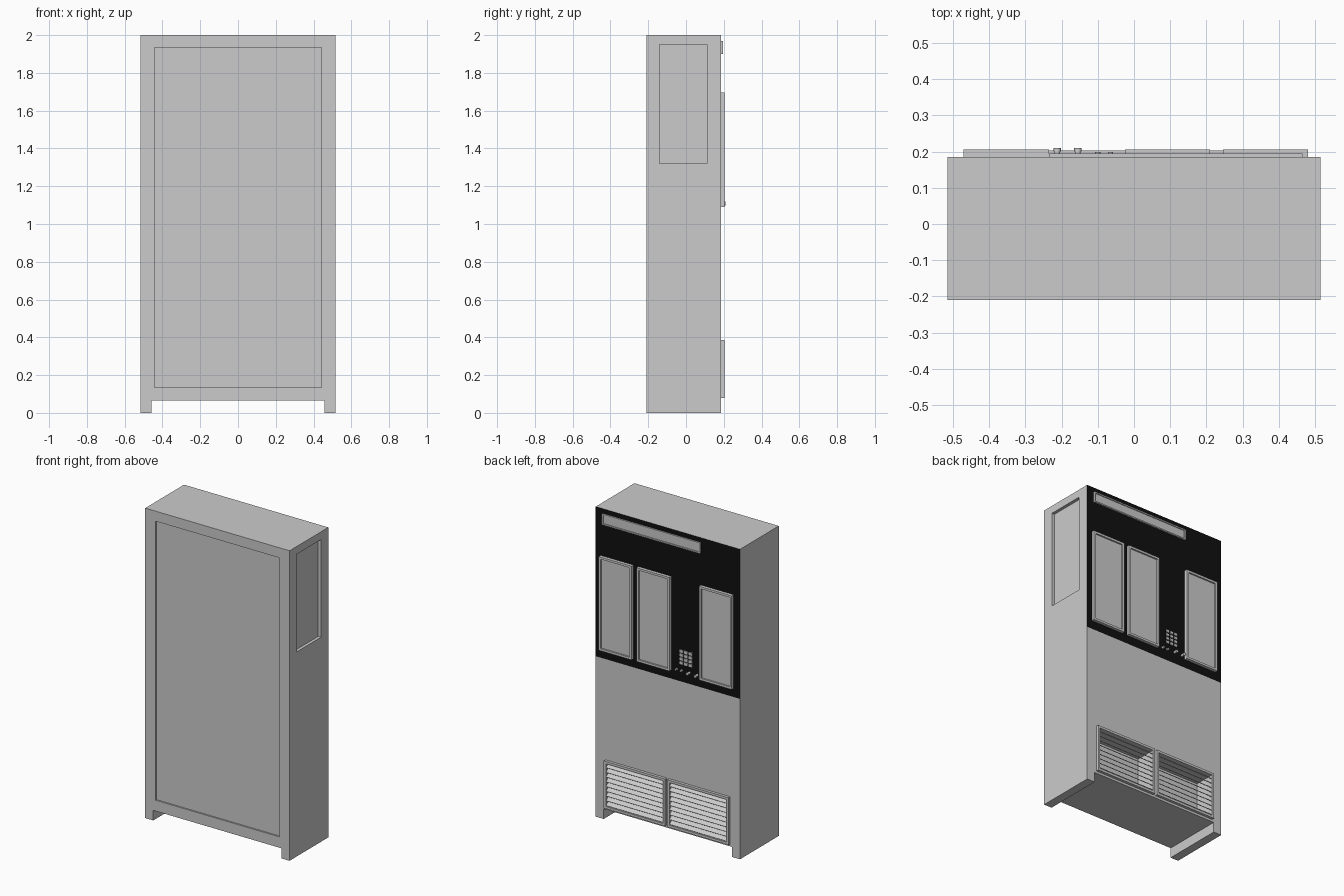
import bpy, bmesh
from mathutils import Matrix, Vector
from math import radians

cube = bpy.data.objects.get("Cube")
if cube:
    bpy.data.objects.remove(cube, do_unlink=True)


def material(name, value):
    m = bpy.data.materials.new(name)
    m.use_nodes = True
    m.diffuse_color = (value, value, value, 1)
    m.node_tree.nodes["Principled BSDF"].inputs["Base Color"].default_value = (value, value, value, 1)
    return m


grey = material("grey_metal", 0.6)
black = material("black_panel", 0.005)
BACK = 0.185          # y of the control face
SPLIT = 1.035         # bottom of the black area


def add_box(bm, lo, hi, rot=None):
    lo, hi = Vector(lo), Vector(hi)
    size = Matrix.Diagonal((*(hi - lo), 1))
    turn = rot if rot else Matrix.Identity(4)
    return bmesh.ops.create_cube(bm, size=1, matrix=Matrix.Translation((lo + hi) / 2) @ turn @ size)


def finish(bm, name, mats=(grey,)):
    bmesh.ops.recalc_face_normals(bm, faces=bm.faces)
    mesh = bpy.data.meshes.new(name)
    bm.to_mesh(mesh)
    bm.free()
    ob = bpy.data.objects.new(name, mesh)
    bpy.context.collection.objects.link(ob)
    for m in mats:
        mesh.materials.append(m)
    return ob


def cut(target, lo, hi):
    bm = bmesh.new()
    add_box(bm, lo, hi)
    cutter = finish(bm, "cutter")
    cutter.hide_render = True
    mod = target.modifiers.new("cut", "BOOLEAN")
    mod.operation, mod.solver, mod.object = "DIFFERENCE", "EXACT", cutter
    bpy.context.view_layer.objects.active = target
    bpy.ops.object.modifier_apply(modifier=mod.name)
    bpy.data.objects.remove(cutter, do_unlink=True)


def framed_panel(name, x0, x1, z0, z1, depth, border, sink):
    """Raised plate on the back with a sunken centre."""
    bm = bmesh.new()
    add_box(bm, (x0, BACK, z0), (x1, BACK + depth, z1))
    bm.normal_update()
    face = max(bm.faces, key=lambda f: f.normal.y)
    bmesh.ops.inset_region(bm, faces=[face], thickness=border)
    inner = bmesh.ops.extrude_discrete_faces(bm, faces=[face])["faces"][0]
    bmesh.ops.translate(bm, verts=inner.verts, vec=(0, -sink, 0))
    return finish(bm, name)


# Cabinet with a black upper back
bm = bmesh.new()
add_box(bm, (-0.515, -0.21, 0), (0.515, BACK, 2))
bmesh.ops.bisect_plane(bm, geom=bm.verts[:] + bm.edges[:] + bm.faces[:],
                       plane_co=(0, 0, SPLIT), plane_no=(0, 0, 1))
bm.normal_update()
for f in bm.faces:
    f.material_index = int(f.normal.y > 0.9 and f.calc_center_median().z > SPLIT)
cabinet = finish(bm, "cabinet", (grey, black))

# Gap between the feet, front recess, side recess
cut(cabinet, (-0.458, -0.4, -0.1), (0.458, 0.4, 0.065))
cut(cabinet, (-0.443, -0.3, 0.135), (0.443, -0.2, 1.935))
cut(cabinet, (0.495, -0.14, 1.32), (0.6, 0.11, 1.95))

# Vents: cavity, frame and louvres
RIM = 0.015
for side, x0, x1 in (("left", 0.008, 0.445), ("right", -0.445, -0.008)):
    z0, z1 = 0.08, 0.385
    cut(cabinet, (x0 + RIM, BACK - 0.12, z0 + RIM), (x1 - RIM, 0.3, z1 - RIM))
    bm = bmesh.new()
    for a, b, c, d in ((x0, x0 + RIM, z0, z1), (x1 - RIM, x1, z0, z1),
                       (x0 + RIM, x1 - RIM, z0, z0 + RIM), (x0 + RIM, x1 - RIM, z1 - RIM, z1)):
        add_box(bm, (a, BACK, c), (b, 0.203, d))
    finish(bm, side + "_vent_frame")
    bm = bmesh.new()
    count = 9
    pitch = (z1 - z0 - 2 * RIM) / count
    for i in range(count):
        z = z0 + RIM + pitch * (i + 0.5)
        add_box(bm, (x0 + RIM, 0.17, z - 0.0015), (x1 - RIM, 0.204, z + 0.0015),
                Matrix.Rotation(radians(-40), 4, "X"))
    finish(bm, side + "_vent_louvres")

# Display panels and the light strip
for name, x0 in (("left_display", 0.245), ("middle_display", -0.025), ("right_display", -0.47)):
    framed_panel(name, x0, x0 + 0.235, 1.09, 1.695, 0.02, 0.02, 0.01)
framed_panel("light_strip", -0.235, 0.465, 1.9, 1.97, 0.01, 0.012, 0.006)

# Keypad
bm = bmesh.new()
for col in range(3):
    for row in range(4):
        x, z = -0.132 + (col - 1) * 0.031, 1.195 + (row - 1.5) * 0.025
        add_box(bm, (x - 0.012, BACK, z - 0.009), (x + 0.012, BACK + 0.006, z + 0.009))
finish(bm, "keypad_buttons")


# Knobs: a stem and a wider cap
def disc(bm, x, radius, y0, y1):
    place = Matrix.Translation((x, (y0 + y1) / 2, 1.108)) @ Matrix.Rotation(radians(90), 4, "X")
    bmesh.ops.create_cone(bm, cap_ends=True, segments=16, radius1=radius, radius2=radius,
                          depth=y1 - y0, matrix=place)


for i, (x, reach) in enumerate(((-0.212, 0.025), (-0.155, 0.025), (-0.1, 0.013), (-0.065, 0.013))):
    bm = bmesh.new()
    disc(bm, x, 0.008, BACK, BACK + reach * 0.6)
    disc(bm, x, 0.01 if reach > 0.02 else 0.007, BACK + reach * 0.6, BACK + reach)
    knob = finish(bm, f"knob_{i + 1}")
    bpy.ops.object.select_all(action="DESELECT")
    knob.select_set(True)
    bpy.context.view_layer.objects.active = knob
    bpy.ops.object.shade_smooth_by_angle()
